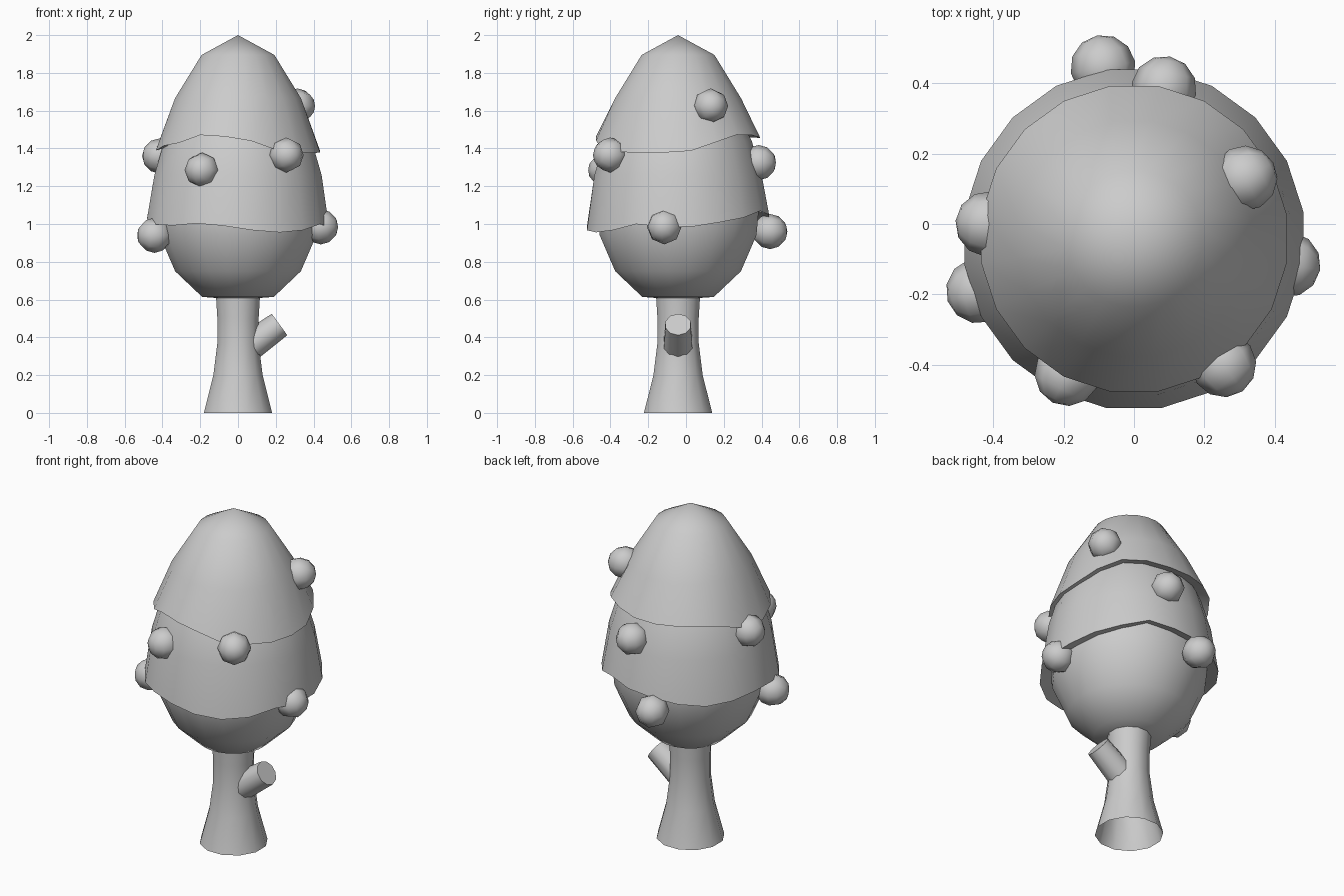
import bpy, bmesh
from math import sin, cos, pi, radians
from mathutils import Vector

if "Cube" in bpy.data.objects:
    bpy.data.objects.remove(bpy.data.objects["Cube"])

CY = -0.042  # the tree axis sits slightly forward of the origin


def finish(bm, name, angle=60):
    bmesh.ops.recalc_face_normals(bm, faces=bm.faces)
    me = bpy.data.meshes.new(name)
    bm.to_mesh(me)
    bm.free()
    ob = bpy.data.objects.new(name, me)
    bpy.context.collection.objects.link(ob)
    bpy.ops.object.select_all(action='DESELECT')
    ob.select_set(True)
    bpy.context.view_layer.objects.active = ob
    bpy.ops.object.shade_smooth_by_angle(angle=radians(angle))
    return ob


def wave(keys, deg):
    """Smooth cyclic interpolation of rim height over the angle."""
    ks = keys + [(keys[0][0] + 360, keys[0][1])]
    for (a, za), (b, zb) in zip(ks, ks[1:]):
        if a <= deg <= b:
            t = (1 - cos(pi * (deg - a) / (b - a))) / 2
            return za + (zb - za) * t


def lathe(name, profile, seg, rim=None):
    """Revolve (radius, z) points; z may be a function of the angle in degrees."""
    bm = bmesh.new()
    rings = []
    for r, z in profile:
        if r == 0:
            rings.append([bm.verts.new((0, CY, z))] * seg)
            continue
        ring = []
        for i in range(seg):
            a = 360 * (i + 0.5) / seg
            h = z(a) if callable(z) else z
            ring.append(bm.verts.new((r * cos(radians(a)), CY + r * sin(radians(a)), h)))
        rings.append(ring)
    for lo, hi in zip(rings, rings[1:]):
        for i in range(seg):
            j = (i + 1) % seg
            quad = list(dict.fromkeys([lo[i], lo[j], hi[j], hi[i]]))
            bm.faces.new(quad)
    return finish(bm, name)


# Trunk, flared at the foot
lathe("trunk", [(0.187, 0), (0.135, 0.2), (0.113, 0.37), (0.113, 0.5), (0.122, 0.64)], 12)

# Branch stub
bm = bmesh.new()
bmesh.ops.create_cone(bm, cap_ends=True, segments=10, radius1=0.082, radius2=0.07, depth=0.24)
d = Vector((0.81, 0, 0.585)).normalized()
bm.transform(d.to_track_quat('Z', 'Y').to_matrix().to_4x4())
bmesh.ops.translate(bm, verts=bm.verts, vec=Vector((0.22, CY, 0.468)) - d * 0.12)
finish(bm, "branch_stub", 40)

# Wavy rim heights by angle
top_rim = [(0, 1.38), (50, 1.475), (90, 1.455), (135, 1.46), (180, 1.385),
           (225, 1.43), (250, 1.48), (270, 1.45), (305, 1.385), (335, 1.375)]
mid_rim = [(0, 0.98), (30, 1.01), (65, 1.07), (90, 1.04), (135, 1.0), (180, 1.03),
           (218, 0.99), (250, 1.005), (270, 0.98), (289, 0.952), (312, 0.965), (330, 1.0)]


# Foliage: rounded bottom and two overlapping wavy skirts
lathe("foliage_bottom", [(0, 0.6), (0.192, 0.614), (0.337, 0.75), (0.42, 0.94),
                         (0.435, 1.1), (0.40, 1.2)], 20)
lathe("foliage_middle", [(0.41, lambda a: wave(mid_rim, a) + 0.02),
                         (0.488, lambda a: wave(mid_rim, a)),
                         (0.448, 1.26), (0.395, 1.44), (0.33, 1.56)], 20)
lathe("foliage_top", [(0.37, lambda a: wave(top_rim, a) + 0.02),
                      (0.44, lambda a: wave(top_rim, a)),
                      (0.338, 1.665), (0.195, 1.895), (0, 2.0)], 20)

# Round fruits half sunk in the foliage
fruits = [(-0.415, 0.0, 1.36), (-0.19, -0.425, 1.285), (0.255, -0.40, 1.365),
          (0.315, 0.13, 1.625), (-0.442, -0.19, 0.94), (0.438, -0.115, 0.985),
          (-0.088, 0.445, 0.96), (0.085, 0.385, 1.325)]
for n, p in enumerate(fruits):
    bm = bmesh.new()
    bmesh.ops.create_uvsphere(bm, u_segments=8, v_segments=6, radius=0.093)
    out = Vector((p[0], p[1] - CY, 0))
    bm.transform(out.to_track_quat('Z', 'Y').to_matrix().to_4x4())
    bmesh.ops.translate(bm, verts=bm.verts, vec=p)
    finish(bm, f"fruit_{n + 1}", 80)
